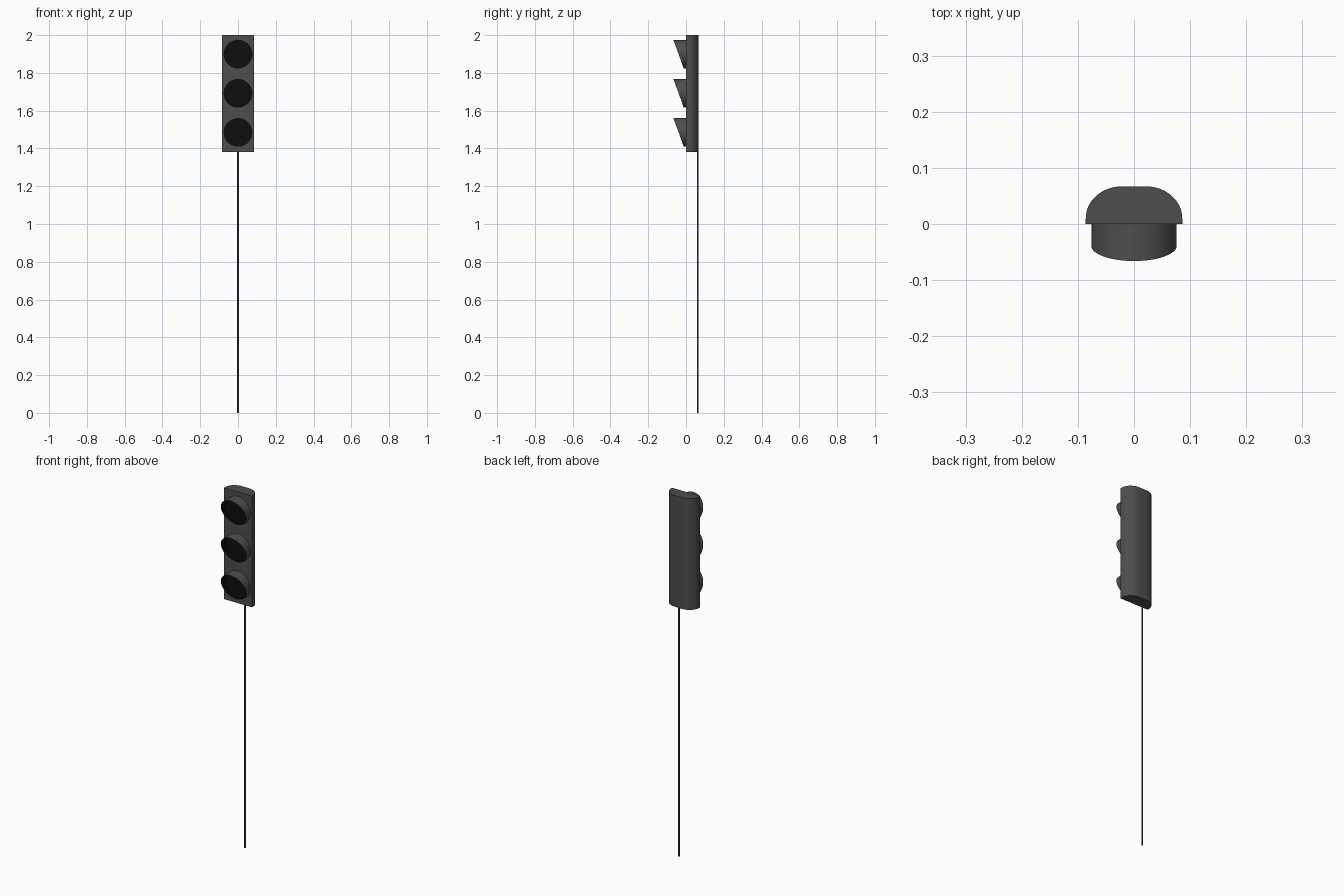
import bpy, bmesh, math
from math import sin, cos, pi

if "Cube" in bpy.data.objects:
    bpy.data.objects.remove(bpy.data.objects["Cube"])


def material(name, v):
    m = bpy.data.materials.new(name)
    m.diffuse_color = (v, v, v, 1)
    m.use_nodes = True
    m.node_tree.nodes["Principled BSDF"].inputs["Base Color"].default_value = m.diffuse_color
    return m


GREY = material("dark_grey", 0.075)
BLACK = material("black", 0.004)
Z0, Z1 = 1.382, 2.0
SEG = 48


def finish(name, bm, mats, recalc=True):
    if recalc:
        bmesh.ops.recalc_face_normals(bm, faces=bm.faces[:])
    me = bpy.data.meshes.new(name)
    bm.to_mesh(me)
    bm.free()
    for m in mats:
        me.materials.append(m)
    ob = bpy.data.objects.new(name, me)
    bpy.context.collection.objects.link(ob)
    bpy.context.view_layer.objects.active = ob
    ob.select_set(True)
    bpy.ops.object.shade_smooth_by_angle(angle=math.radians(35))
    ob.select_set(False)
    return ob


# housing: flat front, rounded back, extruded upward
half = [(0.086, 0.0)] + [(0.022 + 0.064 * cos(a), 0.01 + 0.057 * sin(a))
                         for a in [i * pi / 32 for i in range(17)]]
outline = half + [(-x, y) for x, y in reversed(half)]
bm = bmesh.new()
base = bm.faces.new([bm.verts.new((x, y, Z0)) for x, y in outline])
top = bmesh.ops.extrude_face_region(bm, geom=[base], use_keep_orig=True)["geom"]
bmesh.ops.translate(bm, vec=(0, 0, Z1 - Z0),
                    verts=[g for g in top if isinstance(g, bmesh.types.BMVert)])
finish("housing", bm, [GREY])


# visor: round tube with a slanted mouth, black on the inside
def visor(name, zc):
    bm = bmesh.new()
    rings = []
    for r, front in [(0.076, False), (0.076, True), (0.0735, True), (0.0735, False)]:
        ring = []
        for i in range(SEG):
            a = 2 * pi * i / SEG
            y = -0.039 - 0.027 * sin(a) if front else 0.0
            ring.append(bm.verts.new((r * cos(a), y, zc + r * sin(a))))
        rings.append(ring)
    for k in range(4):
        a, b = rings[k], rings[(k + 1) % 4]
        for i in range(SEG):
            j = (i + 1) % SEG
            f = bm.faces.new((a[i], a[j], b[j], b[i]))
            f.material_index = 1 if k == 2 else 0
    finish(name, bm, [GREY, BLACK])


# lens: thin disc at the base of the visor
def lens(name, zc):
    bm = bmesh.new()
    bm.faces.new([bm.verts.new((0.0735 * cos(2 * pi * i / SEG), -0.003,
                                zc + 0.0735 * sin(2 * pi * i / SEG)))
                  for i in range(SEG)])
    finish(name, bm, [BLACK], recalc=False)


for i, label in enumerate(("top", "middle", "bottom")):
    zc = 1.899 - 0.207 * i
    visor(label + "_visor", zc)
    lens(label + "_lens", zc)

# pole: thin rod under the back of the housing
bm = bmesh.new()
bmesh.ops.create_cone(bm, cap_ends=True, segments=16, radius1=0.0042,
                      radius2=0.0042, depth=Z0 + 0.02)
bmesh.ops.translate(bm, verts=bm.verts[:], vec=(0, 0.0615, (Z0 + 0.02) / 2))
finish("pole", bm, [GREY])
